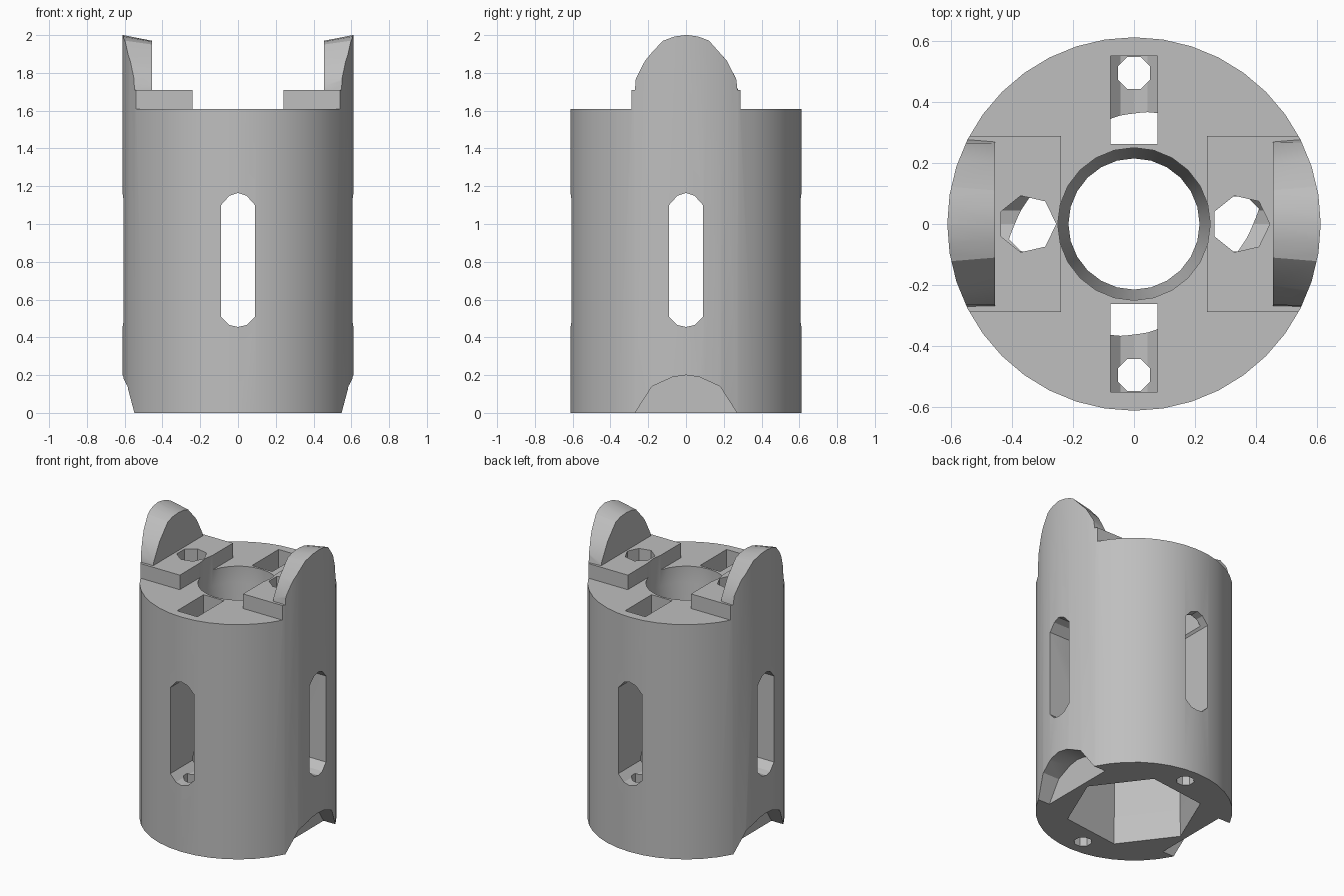
import bpy, bmesh, math

if "Cube" in bpy.data.objects:
    bpy.data.objects.remove(bpy.data.objects["Cube"])

R, DECK = 0.612, 1.61


def loft(name, loops):
    """Closed solid skinned through matching rings of points."""
    bm = bmesh.new()
    rings = [[bm.verts.new(p) for p in loop] for loop in loops]
    n = len(rings[0])
    bm.faces.new(rings[0][::-1])
    bm.faces.new(rings[-1])
    for a, b in zip(rings, rings[1:]):
        for i in range(n):
            j = (i + 1) % n
            bm.faces.new((a[i], a[j], b[j], b[i]))
    bmesh.ops.recalc_face_normals(bm, faces=bm.faces)
    me = bpy.data.meshes.new(name)
    bm.to_mesh(me)
    bm.free()
    ob = bpy.data.objects.new(name, me)
    bpy.context.collection.objects.link(ob)
    return ob


def ring(r, z, n, cx=0, cy=0, turn=0):
    return [(cx + r * math.cos(turn + math.tau * i / n),
             cy + r * math.sin(turn + math.tau * i / n), z) for i in range(n)]


def box(name, x0, x1, y0, y1, z0, z1):
    rect = [(x0, y0), (x1, y0), (x1, y1), (x0, y1)]
    return loft(name, [[(x, y, z) for x, y in rect] for z in (z0, z1)])


def combine(target, other, op):
    """Apply a boolean and discard the helper."""
    mod = target.modifiers.new("bool", 'BOOLEAN')
    mod.operation, mod.object, mod.solver = op, other, 'EXACT'
    bpy.context.view_layer.objects.active = target
    bpy.ops.object.modifier_apply(modifier=mod.name)
    bpy.data.objects.remove(other)


def mirrored(half):
    return half + [(-a, b) for a, b in reversed(half) if a > 0]


# Outer cylinder, trimmed by an envelope of deck, pads and lugs
body = loft("slotted_body", [ring(R, 0, 40), ring(R, 2.2, 40)])
envelope = box("envelope", -1, 1, -1, 1, -0.5, DECK)
outer_arch = mirrored([(0.285, 1.5), (0.285, 1.63), (0.265, 1.83), (0.235, 1.88),
                       (0.13, 1.985), (0.06, 2.01), (0, 2.018)])
inner_arch = mirrored([(0.285, 1.5), (0.285, 1.63), (0.265, 1.73), (0.2, 1.85),
                       (0.11, 1.95), (0.06, 1.965), (0, 1.97)])
for s in (-1, 1):
    pad = box("pad", *sorted((s * 0.24, s * 0.8)), -0.288, 0.288, 1.4, 1.71)
    combine(envelope, pad, 'UNION')
    lug = loft("lug", [[(s * 0.455, y, z) for y, z in inner_arch],
                       [(s * 0.7, y, z) for y, z in outer_arch]])
    combine(envelope, lug, 'UNION')
combine(body, envelope, 'INTERSECT')

# Six-sided lower cavity narrowing into the round centre bore
t = math.radians(7)
combine(body, loft("cavity", [ring(0.425, -0.1, 6, turn=t), ring(0.415, 0.46, 6, turn=t),
                              ring(0.22, 1.25, 6, turn=t)]), 'DIFFERENCE')
combine(body, loft("bore", [ring(0.215, 0.7, 24), ring(0.215, 1.3, 24),
                            ring(0.25, 1.5, 24), ring(0.25, 2.3, 24)]), 'DIFFERENCE')

# Long side slots running right through in both directions
slot = [(0.09, 0.51), (0.09, 1.1), (0.045, 1.15), (0, 1.165),
        (-0.045, 1.15), (-0.09, 1.1), (-0.09, 0.51), (-0.045, 0.465),
        (0, 0.455), (0.045, 0.465)]
combine(body, loft("slot_y", [[(a, e, z) for a, z in slot] for e in (-1, 1)]), 'DIFFERENCE')
combine(body, loft("slot_x", [[(e, a, z) for a, z in slot] for e in (-1, 1)]), 'DIFFERENCE')

# Bottom notches, deck pockets, pad holes and small drain holes
notch = mirrored([(0.28, -0.1), (0.27, 0.0), (0.18, 0.14), (0.07, 0.19), (0, 0.2)])
for s in (-1, 1):
    cutters = [
        loft("notch", [[(s * x, y, z) for y, z in notch] for x in (0.46, 0.8)]),
        box("pocket", -0.077, 0.077, *sorted((s * 0.262, s * 0.55)), 0.8, 2.3),
        loft("pad_hole", [ring(0.095, z, 7, s * 0.35, 0) for z in (0.8, 2.3)]),
        loft("drain", [ring(0.057, z, 8, 0, s * 0.495, math.pi / 8) for z in (-0.1, 0.7)]),
    ]
    for c in cutters:
        combine(body, c, 'DIFFERENCE')

# Finish: one grey, smooth round walls with crisp edges
grey = bpy.data.materials.new("grey")
grey.diffuse_color = (0.52, 0.52, 0.52, 1)
grey.use_nodes = True
grey.node_tree.nodes["Principled BSDF"].inputs["Base Color"].default_value = grey.diffuse_color
body.data.materials.clear()
body.data.materials.append(grey)
for p in body.data.polygons:
    p.material_index = 0
body.select_set(True)
bpy.context.view_layer.objects.active = body
bpy.ops.object.shade_smooth_by_angle(angle=math.radians(25))
